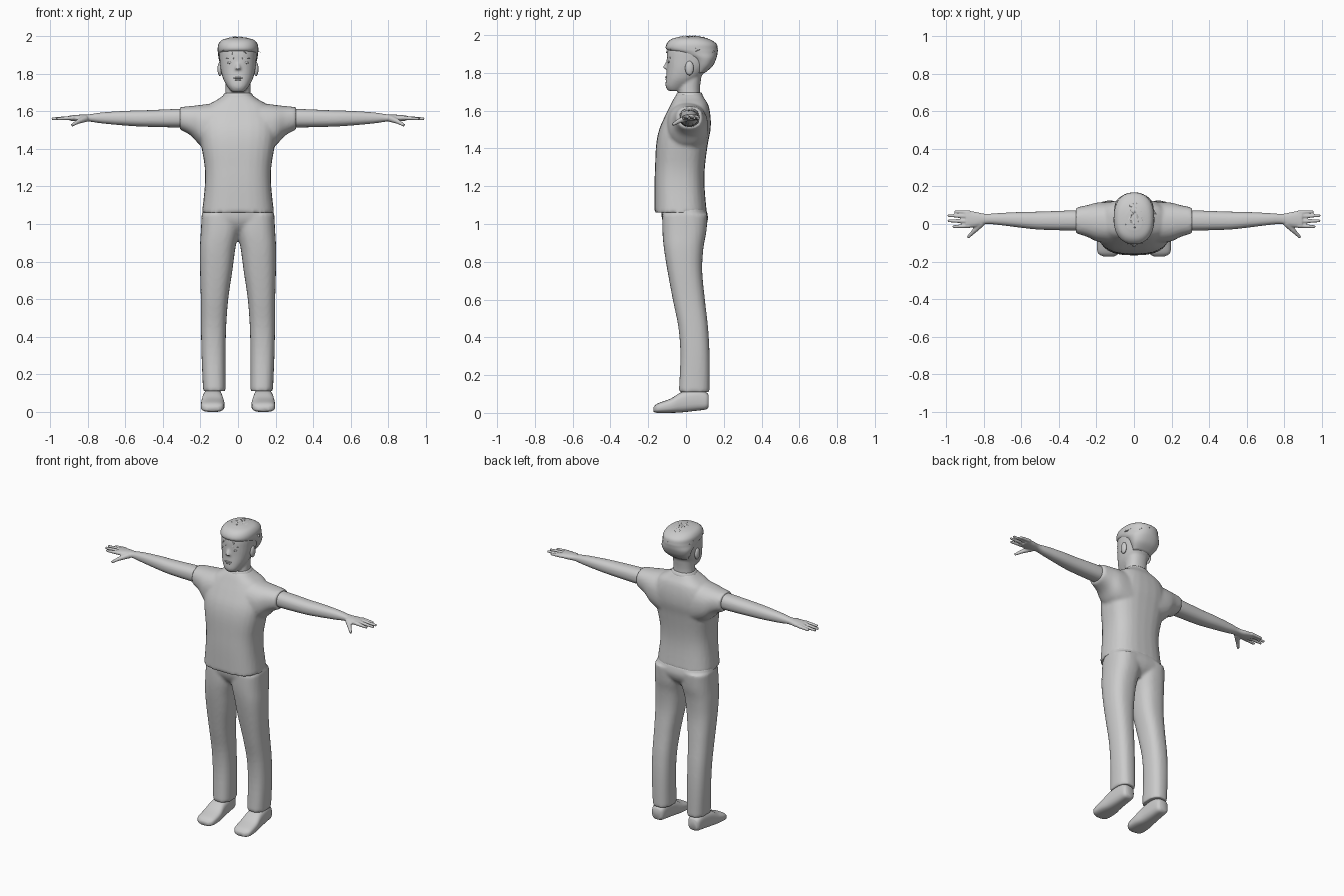
import bpy, bmesh, math, random
from mathutils import Vector, Matrix

cube = bpy.data.objects.get("Cube")
if cube:
    bpy.data.objects.remove(cube, do_unlink=True)
random.seed(4)

grey = bpy.data.materials.new("plain grey")
grey.use_nodes = True
grey.diffuse_color = (0.6, 0.6, 0.6, 1)
grey.node_tree.nodes["Principled BSDF"].inputs["Base Color"].default_value = (0.6, 0.6, 0.6, 1)


def spline(keys, steps=4):
    """Smoothly subdivide a list of equal-length key tuples."""
    out = []
    for i in range(len(keys) - 1):
        p0, p1 = keys[max(i - 1, 0)], keys[i]
        p2, p3 = keys[i + 1], keys[min(i + 2, len(keys) - 1)]
        for s in range(steps):
            t = s / steps
            out.append([b + 0.5 * t * (c - a + t * (2 * a - 5 * b + 4 * c - d + t * (3 * (b - c) + d - a)))
                        for a, b, c, d in zip(p0, p1, p2, p3)])
    return out + [list(keys[-1])]


def loft(bm, axis, keys, side=1, power=2.3, count=28):
    """Skin rounded sections (position, a_min, a_max, b_min, b_max) along an axis."""
    rings = []
    for pos, a0, a1, b0, b1 in spline(keys):
        ring = []
        for k in range(count):
            ang = 2 * math.pi * k / count
            c, s = math.cos(ang), math.sin(ang)
            a = (a0 + a1) / 2 + (a1 - a0) / 2 * math.copysign(abs(c) ** (2 / power), c)
            b = (b0 + b1) / 2 + (b1 - b0) / 2 * math.copysign(abs(s) ** (2 / power), s)
            x, y, z = {"x": (pos, a, b), "y": (a, pos, b), "z": (a, b, pos)}[axis]
            ring.append(bm.verts.new((x * side, y, z)))
        rings.append(ring)
    faces = [bm.faces.new(rings[0]), bm.faces.new(rings[-1])]
    for low, high in zip(rings, rings[1:]):
        for k in range(count):
            n = (k + 1) % count
            faces.append(bm.faces.new((low[k], low[n], high[n], high[k])))
    bmesh.ops.recalc_face_normals(bm, faces=faces)


def rod(bm, start, end, r1, r2, flat=1.0, sides=10):
    """Tapered rod between two points, optionally flattened."""
    start, end = Vector(start), Vector(end)
    d = end - start
    m = Matrix.Translation((start + end) / 2) @ d.to_track_quat("Z", "Y").to_matrix().to_4x4()
    bmesh.ops.create_cone(bm, cap_ends=True, segments=sides, radius1=r1, radius2=r2,
                          depth=d.length, matrix=m @ Matrix.Diagonal((1, flat, 1, 1)))


def blob(bm, centre, size):
    bmesh.ops.create_uvsphere(bm, u_segments=16, v_segments=10, radius=1,
                              matrix=Matrix.Translation(centre) @ Matrix.Diagonal((*size, 1)))


def finish(name, bm, voxel=0, smooth=True):
    """Turn a bmesh into an object, optionally fused into one skin."""
    mesh = bpy.data.meshes.new(name)
    bm.to_mesh(mesh)
    bm.free()
    mesh.materials.append(grey)
    obj = bpy.data.objects.new(name, mesh)
    bpy.context.collection.objects.link(obj)
    for p in mesh.polygons:
        p.use_smooth = smooth
    if voxel:
        fuse = obj.modifiers.new("fuse", "REMESH")
        fuse.mode = "VOXEL"
        fuse.voxel_size = voxel
        fuse.use_smooth_shade = True
        relax = obj.modifiers.new("relax", "SMOOTH")
        relax.factor = 0.5
        relax.iterations = 3
    return obj


# Shirt: boxy torso with short sleeves
bm = bmesh.new()
loft(bm, "z", [(1.06, -.192, .192, -.167, .11), (1.2, -.177, .177, -.167, .098),
               (1.3, -.177, .177, -.164, .1), (1.42, -.196, .196, -.158, .115),
               (1.5, -.205, .205, -.142, .13), (1.57, -.195, .195, -.112, .13),
               (1.63, -.16, .16, -.082, .118), (1.665, -.105, .105, -.064, .097),
               (1.69, -.072, .072, -.047, .082)], power=2.7)
for side in (1, -1):
    loft(bm, "x", [(.08, -.11, .12, 1.36, 1.65), (.19, -.095, .115, 1.41, 1.635),
                   (.25, -.068, .1, 1.47, 1.628), (.31, -.05, .088, 1.503, 1.622)], side)
finish("shirt", bm, .01)

# Collar band
bm = bmesh.new()
loft(bm, "z", [(1.672, -.082, .082, -.056, .09), (1.684, -.08, .08, -.053, .088),
               (1.696, -.073, .073, -.046, .081)])
finish("collar", bm)

# Trousers: hips and two legs
bm = bmesh.new()
loft(bm, "z", [(.94, -.15, .15, -.06, .06), (.98, -.19, .19, -.105, .1),
               (1.03, -.194, .194, -.128, .117), (1.085, -.185, .185, -.13, .105)], power=2.6)
for side in (1, -1):
    loft(bm, "z", [(.11, .066, .186, -.038, .125), (.3, .066, .194, -.03, .125),
                   (.45, .063, .197, -.04, .117), (.6, .052, .198, -.07, .1),
                   (.75, .03, .202, -.098, .086), (.87, .014, .203, -.117, .092),
                   (.96, -.005, .198, -.125, .108), (1.05, -.01, .194, -.125, .115)], side, 2.5)
finish("trousers", bm, .01)

for side, word in ((1, "left"), (-1, "right")):
    # Shoe
    bm = bmesh.new()
    loft(bm, "y", [(-.172, .105, .165, .006, .03), (-.15, .078, .194, 0, .05),
                   (-.08, .072, .197, 0, .076), (-.02, .08, .19, .003, .112),
                   (.06, .086, .182, .012, .125), (.105, .092, .176, .018, .11),
                   (.12, .105, .165, .03, .095)], side, 2.9)
    finish(word + "_shoe", bm)

    # Arm and hand
    bm = bmesh.new()
    loft(bm, "x", [(.24, -.035, .07, 1.515, 1.612), (.33, -.035, .072, 1.514, 1.612),
                   (.5, -.03, .066, 1.518, 1.605), (.6, -.02, .064, 1.524, 1.602),
                   (.72, -.005, .058, 1.535, 1.594), (.79, .0, .054, 1.545, 1.584),
                   (.84, -.016, .064, 1.545, 1.582), (.895, -.02, .072, 1.55, 1.578)], side)
    for y0, y1, tip in ((.062, .066, .955), (.04, .045, .992), (.015, .017, .992), (-.01, -.014, .965)):
        rod(bm, (side * .875, y0, 1.565), (side * tip, y1, 1.56), .012, .008)
    rod(bm, (side * .81, .005, 1.562), (side * .852, -.038, 1.545), .019, .013)
    rod(bm, (side * .848, -.034, 1.547), (side * .885, -.072, 1.525), .013, .008)
    finish(word + "_arm", bm, .005)

    # Ear
    bm = bmesh.new()
    blob(bm, (side * .096, .018, 1.825), (.013, .023, .038))
    finish(word + "_ear", bm)

    # Eye and brow
    bm = bmesh.new()
    blob(bm, (side * .04, -.0905, 1.858), (.017, .006, .006))
    rod(bm, (side * .02, -.098, 1.882), (side * .062, -.082, 1.88), .004, .003)
    finish(word + "_eye", bm)

# Head, neck and nose
bm = bmesh.new()
loft(bm, "z", [(1.705, -.035, .035, -.095, -.02), (1.73, -.055, .055, -.108, .02),
               (1.77, -.078, .078, -.106, .07), (1.82, -.092, .092, -.102, .11),
               (1.87, -.098, .098, -.102, .14), (1.92, -.1, .1, -.099, .152),
               (1.96, -.09, .09, -.083, .13), (1.985, -.05, .05, -.04, .08)])
loft(bm, "z", [(1.65, -.07, .07, -.04, .076), (1.72, -.066, .066, -.04, .074),
               (1.8, -.068, .068, -.03, .085)])
rod(bm, (0, -.094, 1.868), (0, -.108, 1.822), .007, .016)
finish("head", bm, .007)

# Mouth
bm = bmesh.new()
blob(bm, (0, -.104, 1.777), (.026, .007, .005))
blob(bm, (0, -.103, 1.767), (.018, .007, .005))
finish("mouth", bm)

# Hair cap
bm = bmesh.new()
loft(bm, "z", [(1.8, -.065, .065, .05, .1), (1.835, -.088, .088, .045, .14),
               (1.875, -.102, .102, .02, .16), (1.905, -.106, .106, -.06, .167),
               (1.925, -.108, .108, -.104, .168), (1.955, -.105, .105, -.102, .16),
               (1.98, -.085, .085, -.075, .12), (1.992, -.04, .04, -.03, .07)])
finish("hair_cap", bm)

# Loose flat locks swept over the crown
bm = bmesh.new()
for i in range(130):
    around = random.uniform(0, 2 * math.pi)
    rise = random.uniform(.35, 1.4)
    n = Vector((math.cos(around) * math.cos(rise), math.sin(around) * math.cos(rise), math.sin(rise)))
    root = Vector((n.x * .108, .033 + n.y * .136, 1.893 + n.z * .1))
    sweep = Vector((random.uniform(-.5, .5), random.uniform(-.8, .8), random.uniform(-.3, .1)))
    sweep -= n * sweep.dot(n) * .9
    tip = root + sweep.normalized() * random.uniform(.025, .045) + n * .004
    tip.z = min(tip.z, 1.998)
    rod(bm, root - n * .004, tip, .011, .002, .3, 4)
finish("hair_locks", bm, smooth=False)
